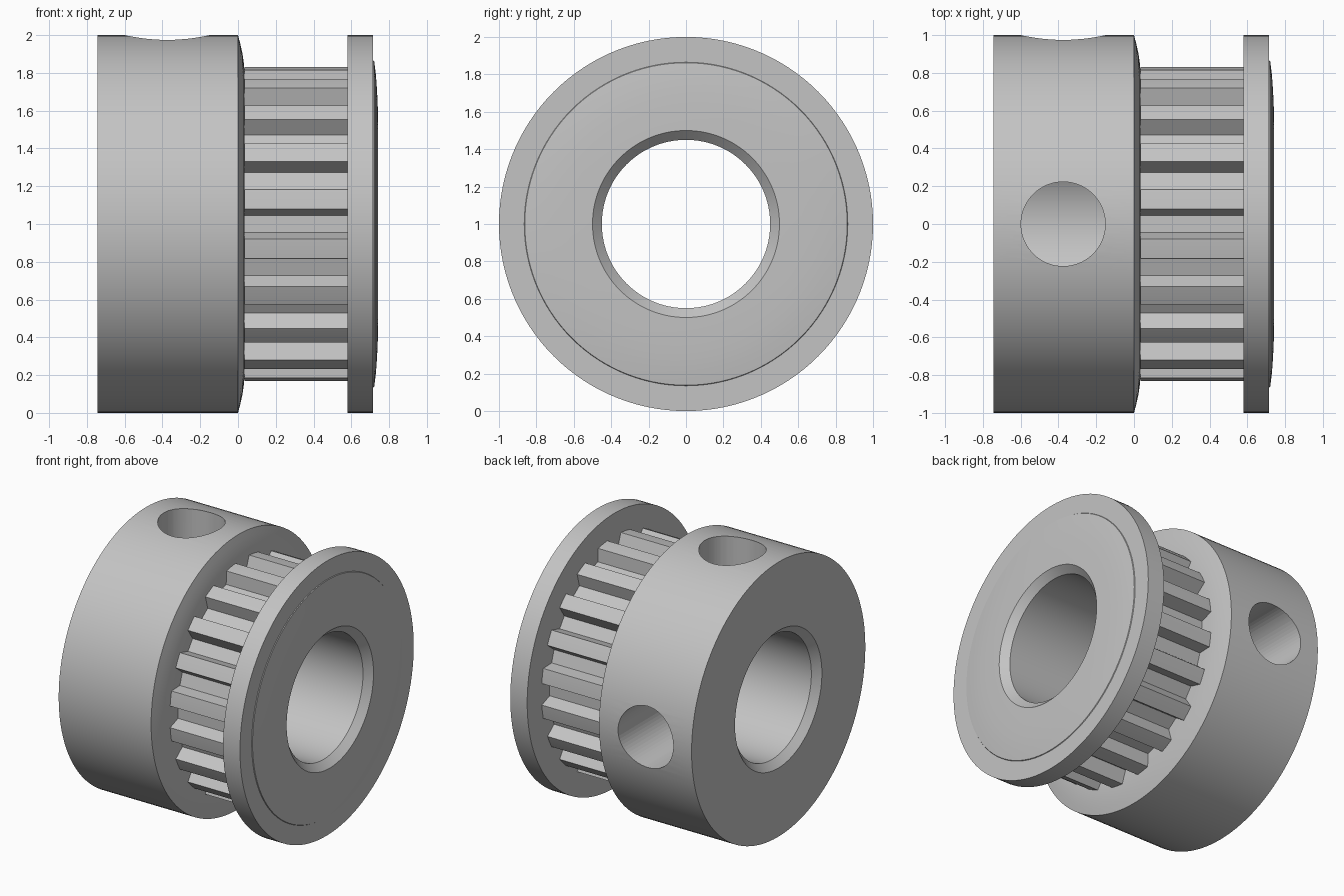
import bpy, bmesh
from math import sin, cos, pi, radians

if "Cube" in bpy.data.objects:
    bpy.data.objects.remove(bpy.data.objects["Cube"])

BORE, BEVEL, OUTER = 0.45, 0.5, 1.0
TEETH, SEGMENTS = 20, 120

metal = bpy.data.materials.new("grey metal")
metal.use_nodes = True
grey = (0.55, 0.55, 0.55, 1)
metal.diffuse_color = grey
metal.node_tree.nodes["Principled BSDF"].inputs["Base Color"].default_value = grey


def ring(x, r, steps=SEGMENTS):
    """Circle of points round the pulley axis."""
    return [(x, r * cos(2 * pi * i / steps), 1 + r * sin(2 * pi * i / steps))
            for i in range(steps)]


def gear_ring(x, tip=0.835, root=0.742):
    """Outline of trapezoid teeth, six points per tooth to match the circles."""
    pts = []
    for t in range(TEETH):
        mid = 360 * (t + 0.5) / TEETH
        for r, off in ((root, -5.5), (tip, -3.6), (tip, 0), (tip, 3.6), (root, 5.5), (root * cos(radians(3.5)), 9)):
            a = radians(mid + off)
            pts.append((x, r * cos(a), 1 + r * sin(a)))
    return pts


def skin(name, rings, smooth=30):
    """Join a closed loop of equal rings into a solid with a hole through it."""
    bm = bmesh.new()
    loops = [[bm.verts.new(p) for p in pts] for pts in rings]
    for a, b in zip(loops, loops[1:] + loops[:1]):
        for i in range(len(a)):
            j = (i + 1) % len(a)
            bm.faces.new((a[i], a[j], b[j], b[i]))
    bmesh.ops.recalc_face_normals(bm, faces=bm.faces)
    mesh = bpy.data.meshes.new(name)
    bm.to_mesh(mesh)
    bm.free()
    mesh.materials.append(metal)
    obj = bpy.data.objects.new(name, mesh)
    bpy.context.collection.objects.link(obj)
    select(obj)
    bpy.ops.object.shade_smooth_by_angle(angle=radians(smooth))
    return obj


def select(obj):
    bpy.ops.object.select_all(action='DESELECT')
    obj.select_set(True)
    bpy.context.view_layer.objects.active = obj


def lathe(name, profile):
    return skin(name, [ring(x, r) for x, r in profile])


# Hub with a domed shoulder facing the teeth
hub = lathe("hub", [(-0.745, BEVEL), (-0.745, OUTER), (0, OUTER), (0.012, 0.955),
                    (0.024, 0.9), (0.031, 0.85), (0.035, 0.8), (0.035, BORE), (-0.695, BORE)])

# Grub screw holes in the top and the back, open to the bore
for name, turn, place in (("top_hole", (0, 0, 0), (-0.375, 0, 1.7)),
                          ("back_hole", (pi / 2, 0, 0), (-0.375, 0.7, 1))):
    bpy.ops.mesh.primitive_cylinder_add(vertices=64, radius=0.223, depth=1.0,
                                        location=place, rotation=turn)
    cutter = bpy.context.object
    cutter.name = name
    cutter.hide_render = True
    cutter.data.materials.append(metal)
    cut = hub.modifiers.new(name, 'BOOLEAN')
    cut.operation, cut.solver, cut.object = 'DIFFERENCE', 'EXACT', cutter
    select(hub)
    bpy.ops.object.modifier_apply(modifier=cut.name)
    bpy.data.objects.remove(cutter)
select(hub)
bpy.ops.object.shade_smooth_by_angle(angle=radians(30))

# Toothed belt section
skin("belt_teeth", [gear_ring(0.035), gear_ring(0.58), ring(0.58, BORE), ring(0.035, BORE)], 10)

# End flange with a shallow domed cap
lathe("flange", [(0.58, BORE), (0.58, OUTER), (0.716, OUTER), (0.716, 0.865), (0.721, 0.862),
                 (0.73, 0.79), (0.736, 0.71), (0.74, 0.62), (0.742, BEVEL), (0.692, BORE)])
